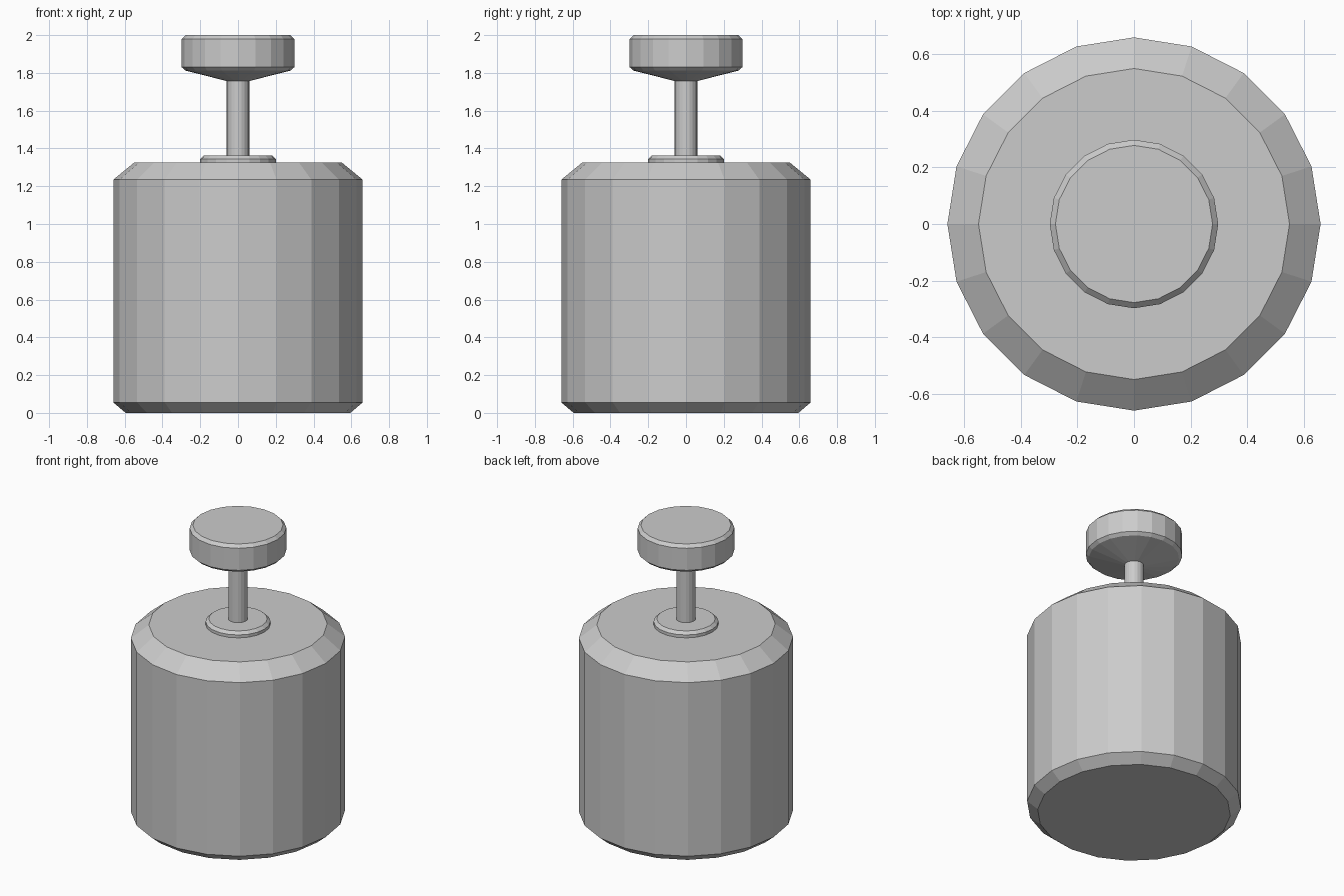
import bpy
import bmesh
import math

SIDES = 20

if "Cube" in bpy.data.objects:
    bpy.data.objects.remove(bpy.data.objects["Cube"], do_unlink=True)

grey = bpy.data.materials.new("plain_grey")
grey.use_nodes = True
colour = (0.6, 0.6, 0.6, 1)
grey.diffuse_color = colour
grey.node_tree.nodes["Principled BSDF"].inputs["Base Color"].default_value = colour


def turned_part(name, profile):
    """Closed solid of revolution from (radius, height) pairs, bottom to top."""
    bm = bmesh.new()
    rings = []
    for radius, z in profile:
        angles = [math.tau * i / SIDES for i in range(SIDES)]
        rings.append([bm.verts.new((radius * math.cos(a), radius * math.sin(a), z))
                      for a in angles])
    for low, high in zip(rings, rings[1:]):
        for i in range(SIDES):
            j = (i + 1) % SIDES
            bm.faces.new((low[i], low[j], high[j], high[i]))
    bm.faces.new(rings[0][::-1])
    bm.faces.new(rings[-1])
    mesh = bpy.data.meshes.new(name)
    bm.to_mesh(mesh)
    bm.free()
    mesh.materials.append(grey)
    obj = bpy.data.objects.new(name, mesh)
    bpy.context.collection.objects.link(obj)
    return obj


# Heavy drum with chamfered rims
turned_part("body", [(0.595, 0), (0.66, 0.055), (0.66, 1.235), (0.55, 1.325)])
# Collar where the stem enters the drum
turned_part("collar", [(0.2, 1.32), (0.2, 1.345), (0.18, 1.363)])
# Thin stem
turned_part("stem", [(0.06, 1.35), (0.06, 1.77)])
# Knob with a conical underside
turned_part("knob", [(0.06, 1.757), (0.278, 1.812), (0.298, 1.83),
                     (0.298, 1.98), (0.278, 2.0)])
